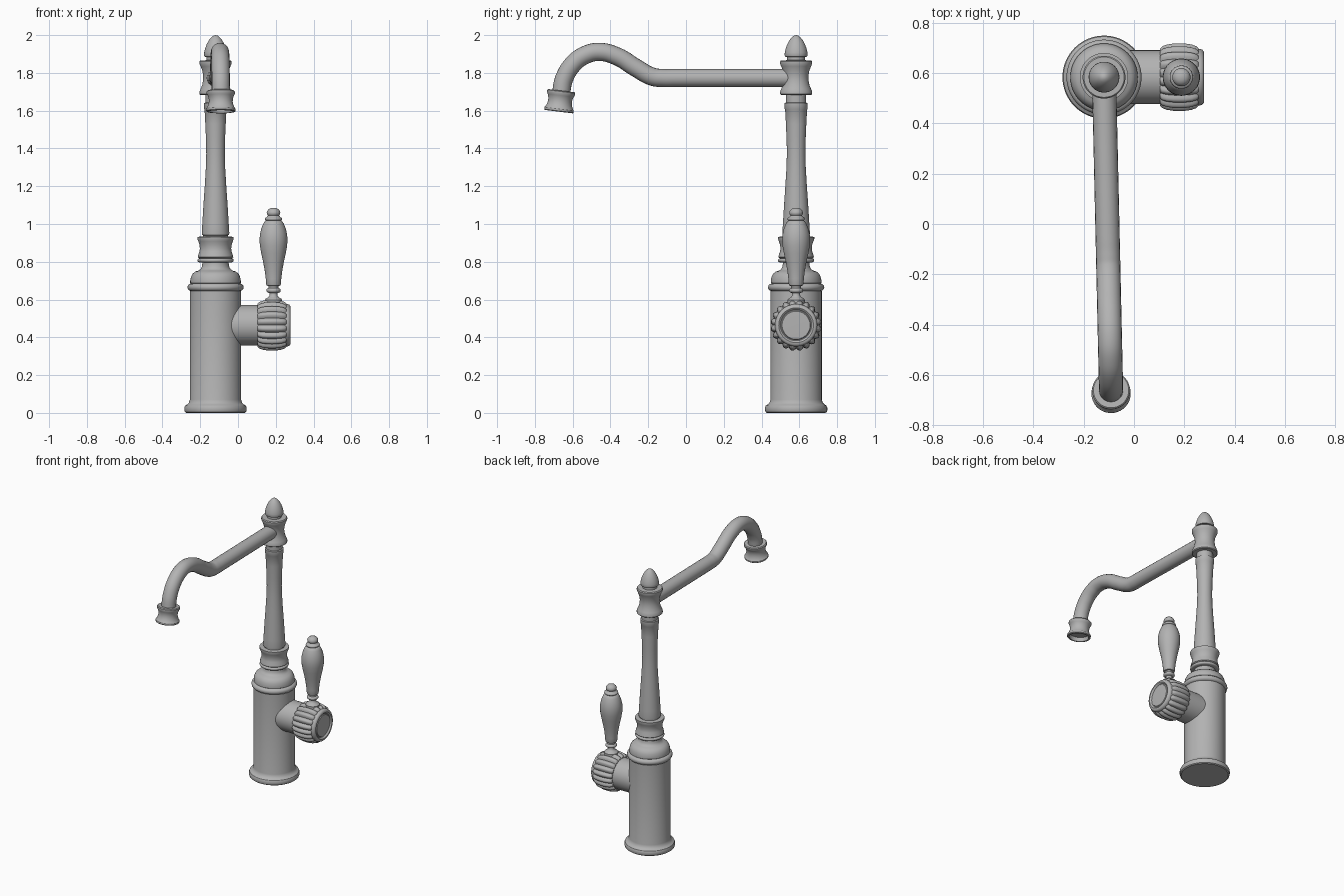
import bpy, bmesh, math
from mathutils import Matrix, Vector

if "Cube" in bpy.data.objects:
    bpy.data.objects.remove(bpy.data.objects["Cube"], do_unlink=True)

# One satin grey metal
metal = bpy.data.materials.new("grey metal")
metal.use_nodes = True
GREY = (0.45, 0.45, 0.45, 1)
metal.diffuse_color = GREY
metal.node_tree.nodes["Principled BSDF"].inputs["Base Color"].default_value = GREY

CX, CY = -0.119, 0.583      # column axis
KZ = 0.464                  # side valve height


def finish(ob, angle=35):
    bpy.ops.object.select_all(action='DESELECT')
    ob.select_set(True)
    bpy.context.view_layer.objects.active = ob
    bpy.ops.object.shade_smooth_by_angle(angle=math.radians(angle))


def lathe(name, profile, matrix, steps=64, flutes=0, depth=0.0, angle=35):
    """Revolve (radius, height) points; flutes adds rounded ribs around the axis."""
    bm = bmesh.new()
    rings = []
    for r, h in profile:
        if r == 0:
            rings.append([bm.verts.new((0, 0, h))])
            continue
        ring = []
        for i in range(steps):
            a = 2 * math.pi * i / steps
            rr = r - depth * (1 - abs(math.sin(flutes * a / 2))) if flutes else r
            ring.append(bm.verts.new((rr * math.cos(a), rr * math.sin(a), h)))
        rings.append(ring)
    for lo, hi in zip(rings, rings[1:]):
        for i in range(steps):
            j = (i + 1) % steps
            if len(lo) == 1:
                bm.faces.new((lo[0], hi[j], hi[i]))
            elif len(hi) == 1:
                bm.faces.new((lo[i], lo[j], hi[0]))
            else:
                bm.faces.new((lo[i], lo[j], hi[j], hi[i]))
    # flat ends
    if len(rings[0]) > 1:
        bm.faces.new(rings[0][::-1])
    if len(rings[-1]) > 1:
        bm.faces.new(rings[-1])
    bmesh.ops.recalc_face_normals(bm, faces=bm.faces[:])
    me = bpy.data.meshes.new(name)
    bm.to_mesh(me)
    bm.free()
    ob = bpy.data.objects.new(name, me)
    bpy.context.collection.objects.link(ob)
    ob.matrix_world = matrix
    me.materials.append(metal)
    finish(ob, angle)
    return ob


def rounded(r, z0, z1, n=6):
    """Half-round bead reaching radius r between two heights."""
    h = (z1 - z0) / 2
    return [(r - h + h * math.sin(math.pi * i / n), z0 + h - h * math.cos(math.pi * i / n))
            for i in range(n + 1)]


column = Matrix.Translation((CX, CY, 0))

# Main body with flared foot, bead and shoulder
lathe("body", [(0.155, 0), (0.162, 0.005), (0.165, 0.014), (0.165, 0.028), (0.161, 0.038),
               (0.150, 0.045), (0.141, 0.054), (0.136, 0.070), (0.136, 0.645)]
      + rounded(0.149, 0.645, 0.685)
      + [(0.134, 0.688), (0.134, 0.700), (0.130, 0.720), (0.122, 0.736), (0.108, 0.748),
         (0.092, 0.753), (0.080, 0.760), (0.073, 0.772), (0.070, 0.790), (0.070, 0.80)], column)

# Waisted collar under the column
lathe("lower_collar", [(0.070, 0.795)] + rounded(0.096, 0.797, 0.818)
      + [(0.088, 0.820), (0.094, 0.824), (0.091, 0.838), (0.085, 0.855), (0.083, 0.870),
         (0.085, 0.890), (0.091, 0.908), (0.096, 0.920), (0.096, 0.932), (0.066, 0.934)], column)

# Slender tapered column
lathe("column", [(0.066, 0.930), (0.066, 0.940), (0.072, 0.942), (0.073, 0.952), (0.070, 1.00),
                 (0.064, 1.10), (0.057, 1.20), (0.051, 1.30), (0.049, 1.37), (0.050, 1.44),
                 (0.054, 1.53), (0.058, 1.605), (0.061, 1.610), (0.061, 1.640), (0.053, 1.643),
                 (0.053, 1.69)], column)

# Spool-shaped hub that holds the spout
lathe("spout_hub", [(0.053, 1.683), (0.080, 1.683), (0.085, 1.688), (0.085, 1.700), (0.079, 1.715),
                    (0.070, 1.737), (0.066, 1.760), (0.065, 1.775), (0.066, 1.790), (0.070, 1.812),
                    (0.079, 1.835), (0.085, 1.848), (0.085, 1.860), (0.080, 1.866),
                    (0.050, 1.867)], column)

# Pointed finial
lathe("finial", [(0.047, 1.860), (0.047, 1.884), (0.058, 1.886), (0.061, 1.893), (0.060, 1.908),
                 (0.055, 1.930), (0.046, 1.953), (0.034, 1.975), (0.021, 1.990), (0.010, 1.998),
                 (0, 2.0)], column, angle=50)


# Swan-neck spout swept along a path
def on_spout(y, z):
    return Vector((CX + (CY - y) * 0.0225, y, z))


path = [(0.57, 1.773), (-0.06, 1.773), (-0.12, 1.773), (-0.175, 1.779), (-0.267, 1.828),
        (-0.362, 1.886), (-0.457, 1.911), (-0.530, 1.896), (-0.595, 1.850), (-0.645, 1.770),
        (-0.662, 1.69)]
cu = bpy.data.curves.new("spout", 'CURVE')
cu.dimensions = '3D'
cu.bevel_depth = 0.048
cu.bevel_resolution = 8
cu.use_fill_caps = True
cu.resolution_u = 8
sp = cu.splines.new('BEZIER')
sp.bezier_points.add(len(path) - 1)
for p, (y, z) in zip(sp.bezier_points, path):
    p.co = on_spout(y, z)
    p.handle_left_type = p.handle_right_type = 'AUTO'
cu.materials.append(metal)
spout = bpy.data.objects.new("spout", cu)
bpy.context.collection.objects.link(spout)
bpy.ops.object.select_all(action='DESELECT')
spout.select_set(True)
bpy.context.view_layer.objects.active = spout
bpy.ops.object.convert(target='MESH')
finish(bpy.context.view_layer.objects.active)

# Hollow outlet nozzle, tipped slightly outward
tip = Matrix.Translation(on_spout(-0.660, 1.706)) @ Matrix.Rotation(math.radians(-7), 4, 'X')
lathe("outlet", [(0.040, 0), (0.070, 0), (0.075, -0.005), (0.075, -0.016), (0.069, -0.026),
                 (0.064, -0.042), (0.063, -0.058), (0.066, -0.075), (0.073, -0.090),
                 (0.078, -0.097), (0.078, -0.108), (0.074, -0.112), (0.064, -0.112),
                 (0.060, -0.085), (0, -0.085)], tip)

# Side valve: pipe, ribbed knob and end cap along +x
side = Matrix.Translation((0, CY, KZ)) @ Matrix.Rotation(math.pi / 2, 4, 'Y')
lathe("valve_pipe", [(0.107, -0.10), (0.107, 0.12)], side)
lathe("ribbed_knob", [(0.100, 0.102), (0.116, 0.104), (0.124, 0.112), (0.131, 0.130),
                      (0.135, 0.155), (0.136, 0.180), (0.135, 0.205), (0.131, 0.230),
                      (0.124, 0.248), (0.116, 0.256), (0.100, 0.258)],
      side, steps=200, flutes=20, depth=0.013, angle=40)
lathe("knob_cap", [(0.112, 0.245), (0.112, 0.262), (0.109, 0.271), (0.102, 0.277), (0.092, 0.278),
                   (0.085, 0.274), (0.082, 0.268), (0.078, 0.268), (0.074, 0.273), (0, 0.275)], side)

# Turned lever handle
lever = Matrix.Translation((0.188, CY, 0))
lathe("lever_stem", [(0.046, 0.570), (0.046, 0.598), (0.040, 0.606), (0.028, 0.612),
                     (0.021, 0.622), (0.021, 0.634)] + rounded(0.038, 0.636, 0.660)
      + [(0.026, 0.663), (0.026, 0.680)], lever, steps=40)
lathe("lever_handle", [(0.026, 0.672), (0.036, 0.674), (0.039, 0.682), (0.041, 0.710),
                       (0.046, 0.750), (0.055, 0.800), (0.065, 0.845), (0.072, 0.885),
                       (0.074, 0.915), (0.072, 0.945), (0.065, 0.975), (0.055, 1.000),
                       (0.047, 1.014), (0.040, 1.018)] + rounded(0.046, 1.018, 1.036)
      + [(0.034, 1.040), (0.030, 1.046), (0.035, 1.052), (0.036, 1.060), (0.033, 1.070),
         (0.024, 1.080), (0.012, 1.085), (0, 1.086)], lever, steps=40, angle=50)
